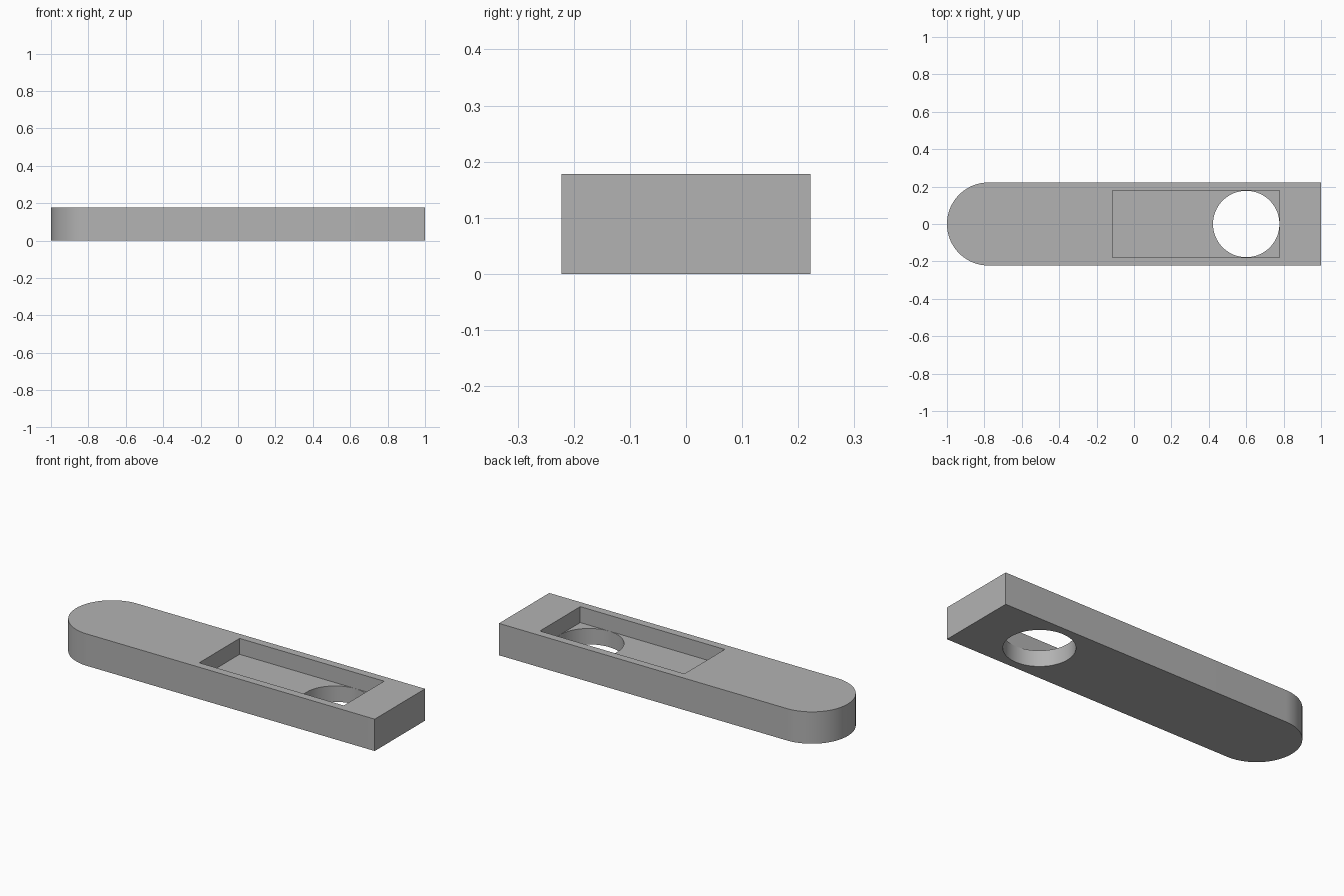
import bpy
import bmesh
from math import pi, cos, sin, radians

cube = bpy.data.objects.get("Cube")
if cube:
    bpy.data.objects.remove(cube, do_unlink=True)

HALF_W = 0.222      # half width and radius of the round end
HEIGHT = 0.178
FLOOR = HEIGHT / 2  # pocket floor
HOLE_X, HOLE_R = 0.6, 0.178

grey = bpy.data.materials.new("Plain grey")
grey.use_nodes = True
colour = (0.45, 0.45, 0.45, 1)
grey.diffuse_color = colour
grey.node_tree.nodes["Principled BSDF"].inputs["Base Color"].default_value = colour


def arc(cx, r, start, end, steps):
    angles = [start + (end - start) * i / steps for i in range(steps + 1)]
    return [(cx + r * cos(a), r * sin(a)) for a in angles]


def prism(name, outline, z0, z1):
    """Extrude a flat outline between two heights."""
    bm = bmesh.new()
    face = bm.faces.new([bm.verts.new((x, y, z0)) for x, y in outline])
    top = bmesh.ops.extrude_face_region(bm, geom=[face])["geom"]
    verts = [v for v in top if isinstance(v, bmesh.types.BMVert)]
    bmesh.ops.translate(bm, verts=verts, vec=(0, 0, z1 - z0))
    bmesh.ops.recalc_face_normals(bm, faces=bm.faces)
    mesh = bpy.data.meshes.new(name)
    bm.to_mesh(mesh)
    bm.free()
    mesh.materials.append(grey)
    obj = bpy.data.objects.new(name, mesh)
    bpy.context.collection.objects.link(obj)
    return obj


# Bar with one rounded end
round_end = arc(HALF_W - 1, HALF_W, pi / 2, 3 * pi / 2, 48)
bar = prism("bar", [(1, -HALF_W), (1, HALF_W)] + round_end, 0, HEIGHT)

# Rectangular pocket and round through hole
x0, x1 = -0.115, HOLE_X + HOLE_R
pocket = prism("pocket_cutter", [(x0, -HOLE_R), (x1, -HOLE_R), (x1, HOLE_R), (x0, HOLE_R)],
               FLOOR, HEIGHT + 0.1)
hole = prism("hole_cutter", arc(HOLE_X, HOLE_R - 0.0005, 0, 2 * pi, 96)[:-1], -0.1, FLOOR + 0.04)

for cutter in (pocket, hole):
    mod = bar.modifiers.new(cutter.name, "BOOLEAN")
    mod.operation = "DIFFERENCE"
    mod.solver = "EXACT"
    mod.object = cutter
    bpy.context.view_layer.objects.active = bar
    bpy.ops.object.modifier_apply(modifier=mod.name)
    bpy.data.objects.remove(cutter, do_unlink=True)

# Smooth curved walls, sharp edges
bpy.ops.object.select_all(action="DESELECT")
bar.select_set(True)
bpy.context.view_layer.objects.active = bar
bpy.ops.object.shade_smooth_by_angle(angle=radians(30))
